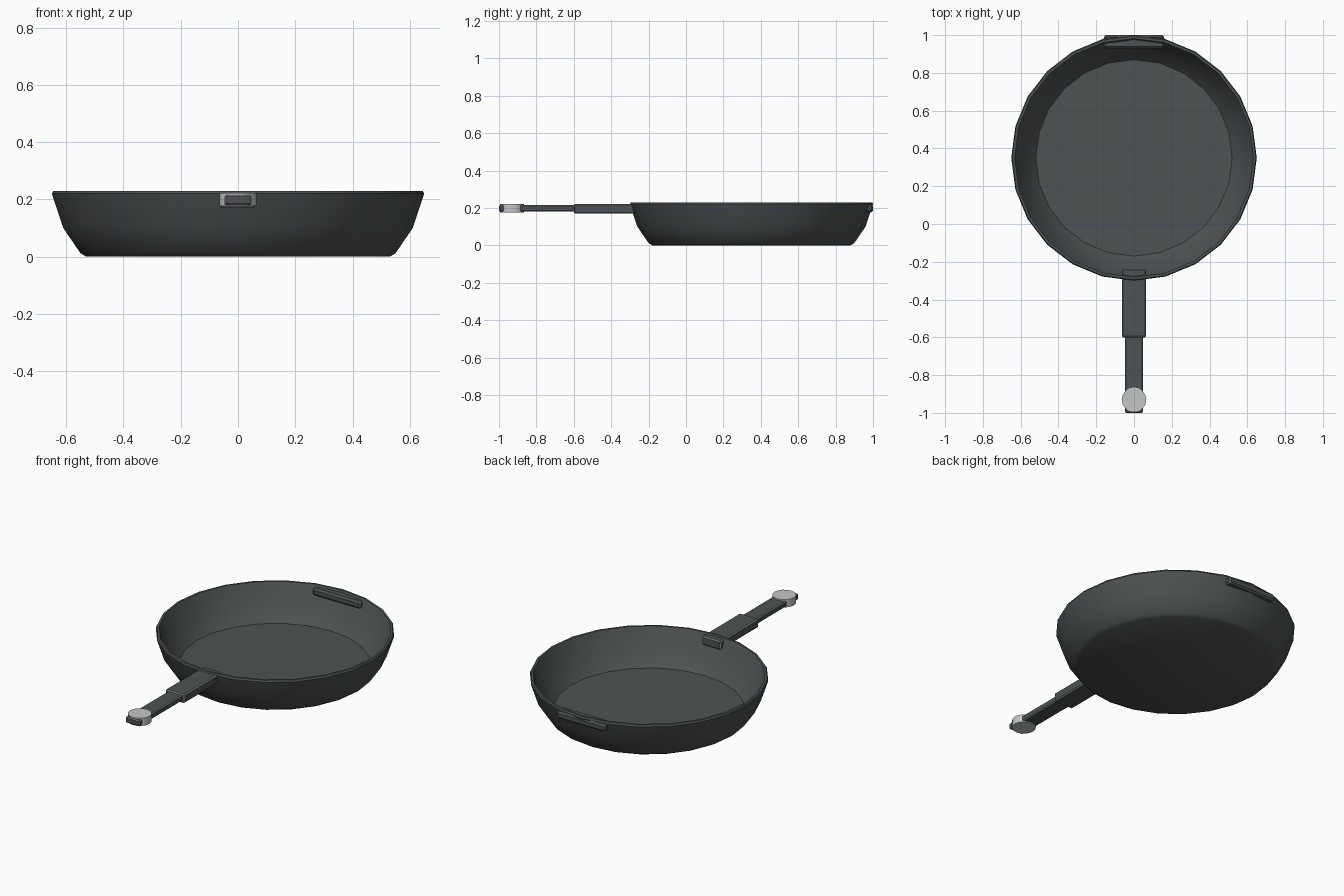
import bpy
import bmesh
import math
from mathutils import Matrix

cube = bpy.data.objects.get("Cube")
if cube:
    bpy.data.objects.remove(cube)


def material(name, color):
    mat = bpy.data.materials.new(name)
    mat.use_nodes = True
    rgba = (*color, 1.0)
    mat.diffuse_color = rgba
    mat.node_tree.nodes["Principled BSDF"].inputs["Base Color"].default_value = rgba
    return mat


iron = material("dark iron", (0.075, 0.085, 0.085))
worn = material("worn edge grey", (0.22, 0.23, 0.23))
steel = material("light steel", (0.55, 0.57, 0.56))


def finish(name, bm, mats, angle=40):
    bmesh.ops.recalc_face_normals(bm, faces=bm.faces)
    mesh = bpy.data.meshes.new(name)
    bm.to_mesh(mesh)
    bm.free()
    for mat in mats:
        mesh.materials.append(mat)
    mesh.shade_smooth()
    mesh.set_sharp_from_angle(angle=math.radians(angle))
    obj = bpy.data.objects.new(name, mesh)
    bpy.context.collection.objects.link(obj)
    return obj


def lathe(name, profile, center, segments, mats):
    """Closed solid of revolution; the profile runs from bottom to top."""
    bm = bmesh.new()
    rings = []
    for r, z in profile:
        ring = []
        for i in range(segments):
            a = math.tau * i / segments
            ring.append(bm.verts.new((center[0] + r * math.cos(a),
                                      center[1] + r * math.sin(a), z)))
        rings.append(ring)
    for low, high in zip(rings, rings[1:]):
        for i in range(segments):
            j = (i + 1) % segments
            bm.faces.new((low[i], low[j], high[j], high[i]))
    bm.faces.new(rings[0])
    bm.faces.new(rings[-1])
    return finish(name, bm, mats)


def bar(name, x, y, z, bevel, mats, taper=1.0):
    """Bevelled box; x is the half width, taper narrows the two y ends."""
    bm = bmesh.new()
    size = (2 * x, y[1] - y[0], z[1] - z[0])
    mid = (0, sum(y) / 2, sum(z) / 2)
    bmesh.ops.create_cube(bm, size=1, matrix=Matrix.Translation(mid) @ Matrix.Diagonal((*size, 1)))
    if taper < 1:
        cut = bmesh.ops.bisect_plane(bm, geom=bm.verts[:] + bm.edges[:] + bm.faces[:],
                                     plane_co=mid, plane_no=(0, 1, 0))
        middle = {v for v in cut["geom_cut"] if isinstance(v, bmesh.types.BMVert)}
        for v in bm.verts:
            if v not in middle:
                v.co.x *= taper
    bmesh.ops.bevel(bm, geom=bm.edges[:], offset=bevel, segments=1, affect='EDGES',
                    profile=0.5, material=len(mats) - 1)
    return finish(name, bm, mats, 30)


# Pan bowl: outer wall, rolled rim, inner wall and floor
bowl = [(0.53, 0), (0.55, 0.012), (0.61, 0.1), (0.65, 0.22), (0.645, 0.23),
        (0.632, 0.23), (0.627, 0.222), (0.59, 0.105), (0.52, 0.03)]
lathe("pan_bowl", bowl, (0, 0.35), 24, [iron])

# Long handle: thick root through the wall, thinner grip, round end cap
bar("handle_root", 0.063, (-0.6, -0.238), (0.17, 0.222), 0.006, [iron, worn])
bar("handle_grip", 0.047, (-1.0, -0.59), (0.18, 0.215), 0.005, [iron, worn])
lathe("handle_end_cap", [(0.065, 0.176), (0.065, 0.222)], (0, -0.93), 16, [steel])

# Small helper grip through the back wall
bar("helper_grip", 0.162, (0.93, 1.0), (0.175, 0.219), 0.01, [iron], taper=0.98)
